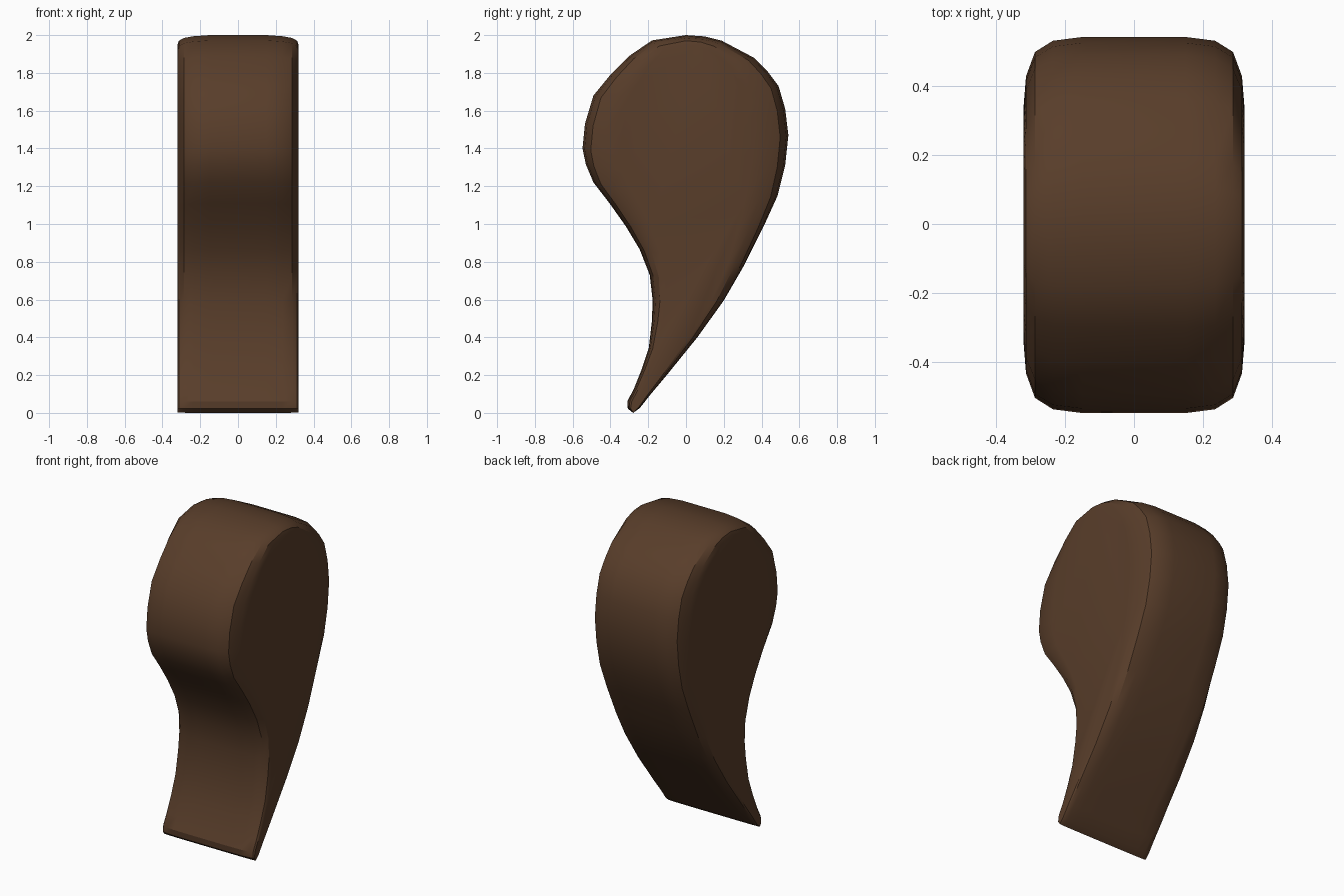
import bpy, bmesh, math

if "Cube" in bpy.data.objects:
    bpy.data.objects.remove(bpy.data.objects["Cube"])

# teardrop outline in the side view (y, z)
OUTLINE = [(0, 2), (.10, 1.993), (.19, 1.97), (.36, 1.88), (.43, 1.81), (.49, 1.73), (.525, 1.61),
           (.542, 1.47), (.525, 1.31), (.485, 1.15), (.41, .985), (.31, .785), (.2, .595),
           (.06, .4), (-.11, .19), (-.19, .095), (-.245, .025), (-.28, 0), (-.308, .022),
           (-.311, .06), (-.275, .13), (-.235, .23), (-.197, .345), (-.18, .49), (-.177, .6),
           (-.192, .73), (-.245, .865), (-.32, .99), (-.405, 1.11), (-.49, 1.22),
           (-.53, 1.315), (-.548, 1.4), (-.535, 1.53), (-.49, 1.68), (-.4, 1.79),
           (-.3, 1.89), (-.18, 1.972)]
# middle line of the teardrop (z, y)
SPINE = [(0, -.28), (.2, -.17), (.4, -.07), (.6, .01), (.8, .05), (1, .045), (1.25, 0), (2, 0)]
# half cross-section: (x, width factor, drop at the top)
SECTION = [(.15, 1, 0), (.235, .98, .006), (.287, .92, .015), (.313, .79, .03), (.32, .63, .05)]


def spine(z):
    for (z0, y0), (z1, y1) in zip(SPINE, SPINE[1:]):
        if z <= z1:
            return y0 + (y1 - y0) * (z - z0) / (z1 - z0)
    return 0


# teardrop body: the outline lofted across x, shrinking towards both faces
bm = bmesh.new()
rings = []
for x, f, drop in [(-x, f, d) for x, f, d in reversed(SECTION)] + SECTION:
    ring = []
    for y, z in OUTLINE:
        c = spine(z)
        zz = .1 + (z - .1) * (1 - drop / 1.9)
        ring.append(bm.verts.new((x, c + (y - c) * f, zz)))
    rings.append(ring)
n = len(OUTLINE)
for a, b in zip(rings, rings[1:]):
    for i in range(n):
        j = (i + 1) % n
        bm.faces.new((a[i], a[j], b[j], b[i]))
bm.faces.new(rings[0])
bm.faces.new(rings[-1])
bmesh.ops.recalc_face_normals(bm, faces=bm.faces)
mesh = bpy.data.meshes.new("teardrop_body")
bm.to_mesh(mesh)
bm.free()
body = bpy.data.objects.new("teardrop_body", mesh)
bpy.context.collection.objects.link(body)

brown = bpy.data.materials.new("dark brown")
brown.diffuse_color = (.098, .047, .023, 1)
brown.use_nodes = True
brown.node_tree.nodes["Principled BSDF"].inputs["Base Color"].default_value = brown.diffuse_color
mesh.materials.append(brown)

bpy.context.view_layer.objects.active = body
body.select_set(True)
bpy.ops.object.shade_smooth_by_angle(angle=math.radians(30))
